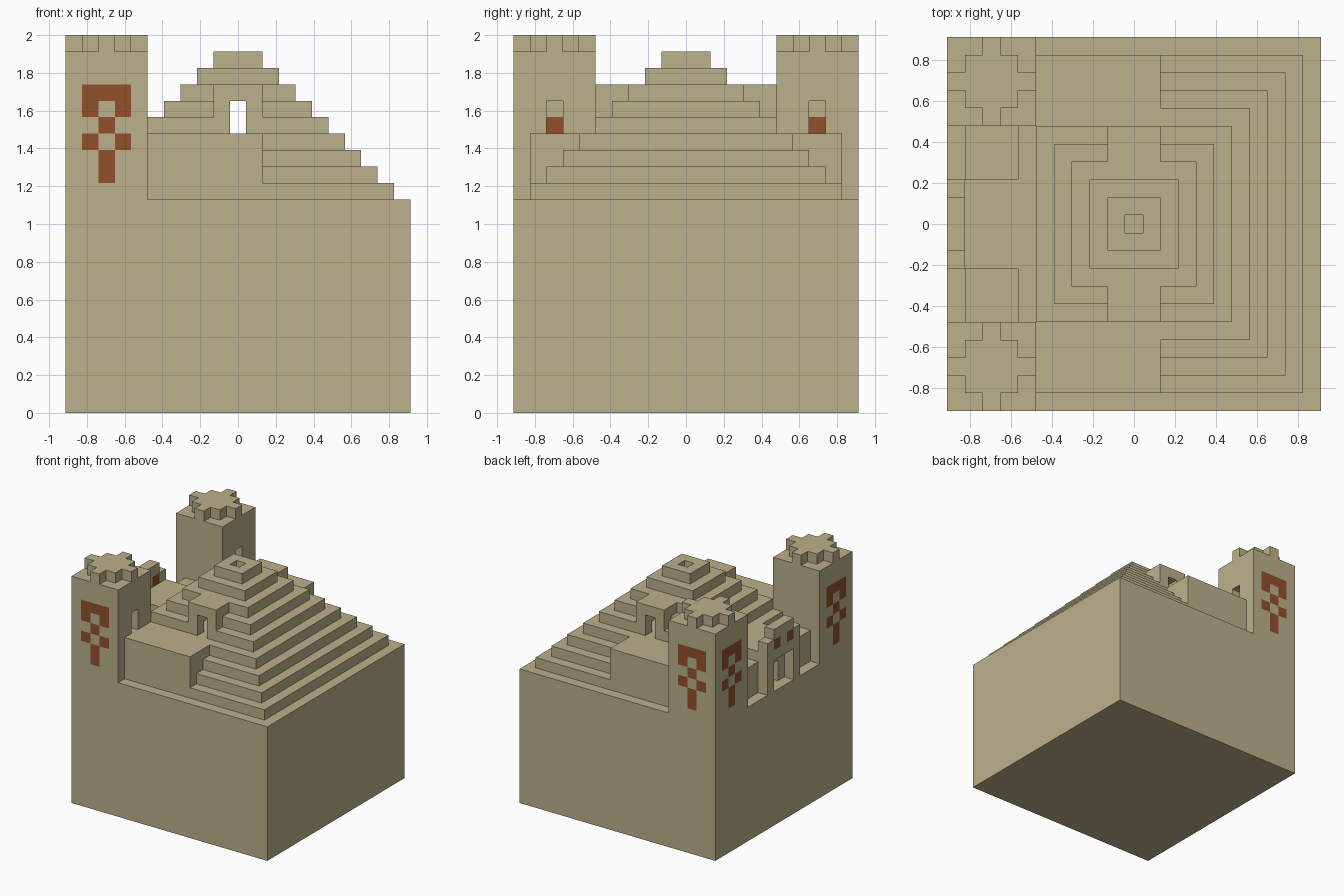
import bpy
import bmesh

cube = bpy.data.objects.get("Cube")
if cube:
    bpy.data.objects.remove(cube, do_unlink=True)

U = 2 / 23        # edge of one building block
N = 21            # blocks along each side of the footprint
LAST = N - 1
MID = LAST // 2
GROUND = 12       # the level of the top layer of the base

cells = {}        # (x, y, level) -> part name
painted = set()   # blocks of red clay


def box_cells(lo, hi):
    for i in range(lo[0], hi[0] + 1):
        for j in range(lo[1], hi[1] + 1):
            for k in range(lo[2], hi[2] + 1):
                yield i, j, k


def fill(part, lo, hi):
    for c in box_cells(lo, hi):
        cells[c] = part


def carve(lo, hi):
    for c in box_cells(lo, hi):
        cells.pop(c, None)


def sides(lo, hi):
    """Give a box and its mirror across the centre line, front first."""
    yield "front", lo, hi
    yield "back", (lo[0], LAST - hi[1], lo[2]), (hi[0], LAST - lo[1], hi[2])


def fill_both(part, lo, hi):
    for side, a, b in sides(lo, hi):
        fill(side + "_" + part, a, b)


def carve_both(lo, hi):
    for _, a, b in sides(lo, hi):
        carve(a, b)


# Solid base
fill("base", (0, 0, -GROUND), (LAST, LAST, 0))

# Hollow stepped pyramid, one ring of blocks per step
for s in range(1, MID):
    fill("pyramid", (s, s, s), (LAST - s, LAST - s, s))
    carve((s + 1, s + 1, s), (LAST - s - 1, LAST - s - 1, s))

# Hollow towers with a diamond crown
fill_both("tower", (0, 0, 0), (4, 4, 9))
carve_both((1, 1, 1), (3, 3, 8))
fill_both("tower_crown", (1, 1, 10), (3, 3, 10))
fill_both("tower_crown", (0, 2, 10), (4, 2, 10))
fill_both("tower_crown", (2, 0, 10), (2, 4, 10))

# Entrance hall with an inner door frame
fill("entrance", (0, 8, 0), (4, 12, 4))
carve((0, 9, 1), (4, 11, 3))
fill("entrance_frame", (1, 9, 1), (1, 11, 3))
carve((1, 10, 1), (1, 10, 2))

# Low passages between entrance and towers
fill_both("passage", (1, 4, 1), (3, 8, 3))
carve_both((1, 5, 1), (3, 7, 0))
carve_both((2, 4, 1), (2, 8, 2))

# Upper floor with an open well, on four pillars
fill("upper_floor", (5, 5, 4), (15, 15, 4))
carve((9, 9, 4), (11, 11, 4))
for i in (8, 12):
    fill_both("pillars", (i, 8, 1), (i, 8, 3))

# Terraces on the front and back, each with a doorway porch
fill_both("terrace", (5, 1, 1), (11, 4, 4))
fill_both("porch", (9, 5, 5), (11, 5, 7))
fill_both("porch", (9, 6, 7), (11, 6, 7))
carve_both((10, 5, 5), (10, 6, 6))

# Tower doors opening on the terraces
carve_both((4, 2, 5), (4, 2, 6))

# Raised gable over the entrance
fill("entrance_gable", (0, 8, 4), (0, 12, 5))
fill("entrance_gable", (0, 9, 6), (0, 11, 6))
painted.update({(0, 9, 5), (0, 11, 5)})

# Red clay emblem on the two outer faces of each tower
emblem = ["###", "#.#", ".#.", "#.#", ".#.", ".#."]
for row, line in enumerate(emblem):
    for col, mark in enumerate(line, start=1):
        if mark == "#":
            level = 7 - row
            for j in (0, LAST):
                painted.add((col, j, level))
            for j in (col, LAST - col):
                painted.add((0, j, level))


def material(name, rgb):
    m = bpy.data.materials.new(name)
    m.use_nodes = True
    m.diffuse_color = (*rgb, 1)
    m.node_tree.nodes["Principled BSDF"].inputs["Base Color"].default_value = (*rgb, 1)
    return m


sandstone = material("sandstone", (0.50, 0.44, 0.26))
red_clay = material("red_clay", (0.29, 0.08, 0.025))


def build(part):
    """Skin a part: only block faces open to the air, merged where flat."""
    bm = bmesh.new()
    verts = {}

    def vert(c):
        if c not in verts:
            verts[c] = bm.verts.new(((c[0] - N / 2) * U, (c[1] - N / 2) * U, (c[2] + GROUND) * U))
        return verts[c]

    for cell, owner in cells.items():
        if owner != part:
            continue
        for axis in range(3):
            for step in (0, 1):
                beside = list(cell)
                beside[axis] += 2 * step - 1
                if tuple(beside) in cells:
                    continue
                ring = []
                for a, b in ((0, 0), (1, 0), (1, 1), (0, 1)):
                    p = list(cell)
                    p[axis] += step
                    p[(axis + 1) % 3] += a
                    p[(axis + 2) % 3] += b
                    ring.append(vert(tuple(p)))
                face = bm.faces.new(ring if step else ring[::-1])
                face.material_index = int(cell in painted)
    bmesh.ops.dissolve_limit(bm, angle_limit=0.01, verts=bm.verts[:],
                             edges=bm.edges[:], delimit={'MATERIAL'})
    mesh = bpy.data.meshes.new(part)
    bm.to_mesh(mesh)
    bm.free()
    mesh.materials.append(sandstone)
    mesh.materials.append(red_clay)
    bpy.context.collection.objects.link(bpy.data.objects.new(part, mesh))


for part in sorted(set(cells.values())):
    build(part)
